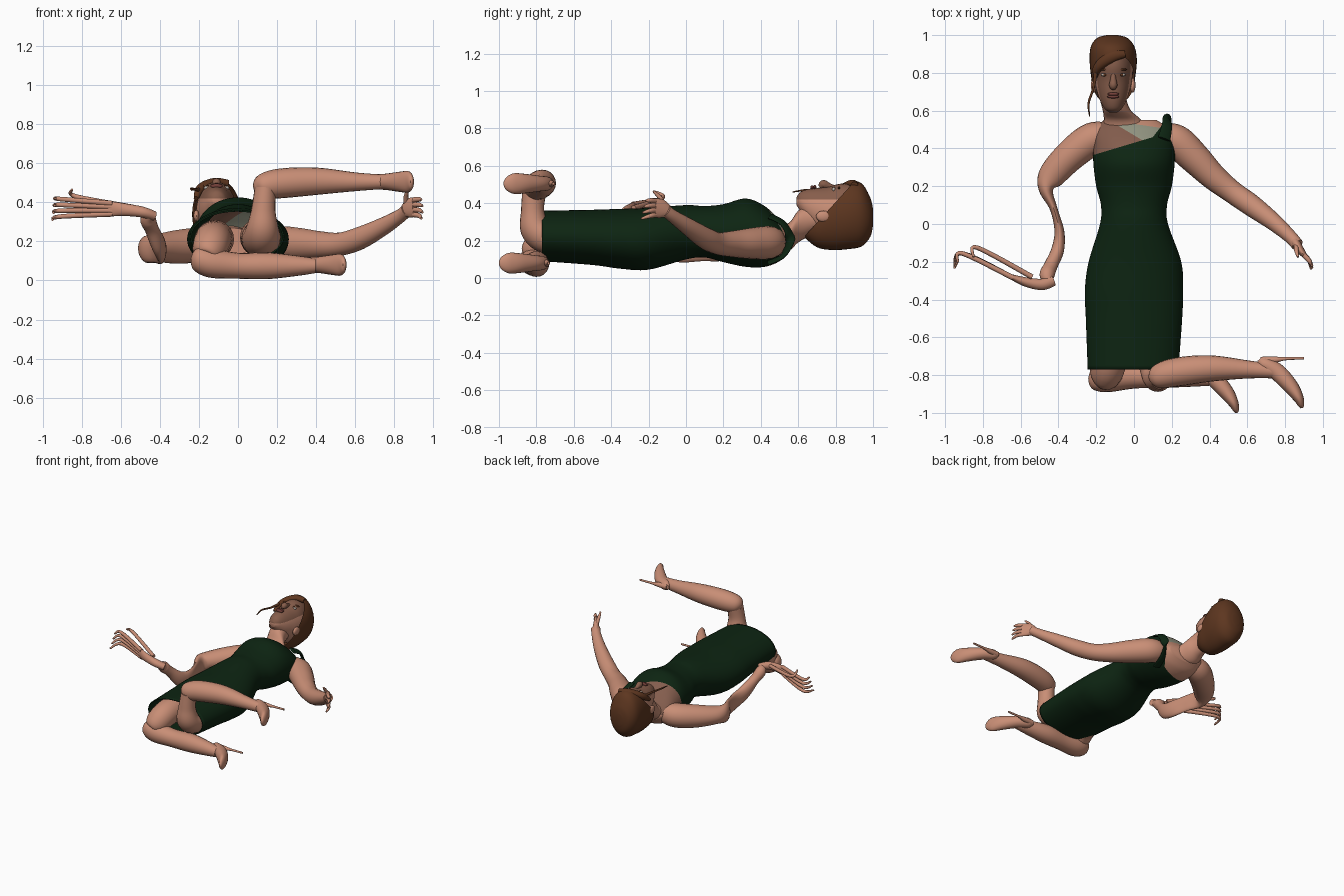
import bpy, bmesh, math
from mathutils import Vector

if "Cube" in bpy.data.objects:
    bpy.data.objects.remove(bpy.data.objects["Cube"])

X, Y, Z = Vector((1, 0, 0)), Vector((0, 1, 0)), Vector((0, 0, 1))


def material(name, r, g, b):
    m = bpy.data.materials.new(name)
    m.use_nodes = True
    m.diffuse_color = (r, g, b, 1)
    m.node_tree.nodes["Principled BSDF"].inputs["Base Color"].default_value = (r, g, b, 1)
    return m


skin = material("skin", .58, .27, .18)
green = material("dark green cloth", .004, .018, .006)
brown = material("brown hair", .11, .037, .014)
sheer = material("sheer brown cloth", .23, .11, .075)
pale = material("pale cloth", .3, .31, .23)
face_tone = material("face brown", .24, .11, .07)
lip_tone = material("lip brown", .17, .05, .04)
eye_white = material("eye white", .5, .45, .4)


def spline(pts, steps):
    """Smooth path through the stations, radii included."""
    out = []
    for i in range(len(pts) - 1):
        a, b, c, d = (pts[max(0, min(len(pts) - 1, i + k))] for k in (-1, 0, 1, 2))
        for s in range(steps):
            t = s / steps
            out.append([q + t * (r - p) / 2 + t * t * (p - 2.5 * q + 2 * r - d_ / 2)
                        + t ** 3 * (1.5 * (q - r) + (d_ - p) / 2)
                        for p, q, r, d_ in zip(a, b, c, d)])
    return out + [list(pts[-1])]


def finish(name, bm, mats):
    bmesh.ops.recalc_face_normals(bm, faces=bm.faces)
    for f in bm.faces:
        f.smooth = True
    me = bpy.data.meshes.new(name)
    bm.to_mesh(me)
    bm.free()
    for m in mats:
        me.materials.append(m)
    ob = bpy.data.objects.new(name, me)
    bpy.context.collection.objects.link(ob)
    bpy.ops.object.select_all(action='DESELECT')
    ob.select_set(True)
    bpy.context.view_layer.objects.active = ob
    bpy.ops.object.shade_smooth_by_angle(angle=math.radians(50))
    return ob


def loft_mesh(pts, ref=Z, axis=None, sides=20, steps=6, caps=(True, True)):
    """Elliptical rings along stations (x, y, z, side radius[, up radius])."""
    rows = spline([p if len(p) > 4 else (*p, p[3]) for p in pts], steps)
    centres = [Vector(r[:3]) for r in rows]
    bm = bmesh.new()
    rings = []
    for i, r in enumerate(rows):
        t = axis or (centres[min(i + 1, len(rows) - 1)] - centres[max(i - 1, 0)]).normalized()
        side = t.cross(ref).normalized()
        up = side.cross(t)
        a, b = max(r[3], .002), max(r[4], .002)
        rings.append([bm.verts.new(centres[i] + side * a * math.cos(w) + up * b * math.sin(w))
                      for w in (math.tau * k / sides for k in range(sides))])
    for p, q in zip(rings, rings[1:]):
        for k in range(sides):
            n = (k + 1) % sides
            bm.faces.new((p[k], p[n], q[n], q[k]))
    for ring, want in zip((rings[0], rings[-1]), caps):
        if want:
            bm.faces.new(ring)
    return bm


def loft(name, pts, mat=skin, **kw):
    return finish(name, loft_mesh(pts, **kw), [mat])


def body(rows):
    """Stations (y, x, half width, bottom, top) for parts lying along y."""
    return [(x, y, (lo + hi) / 2, w, (hi - lo) / 2) for y, x, w, lo, hi in rows]


def cut(bm, co, no, clear=False):
    bmesh.ops.bisect_plane(bm, geom=bm.verts[:] + bm.edges[:] + bm.faces[:],
                           plane_co=co, plane_no=no, clear_outer=clear)


def ball(name, co, size, mat):
    bm = bmesh.new()
    bmesh.ops.create_uvsphere(bm, u_segments=16, v_segments=10, radius=1)
    for v in bm.verts:
        v.co = Vector(co) + Vector(a * b for a, b in zip(v.co, size))
    return finish(name, bm, [mat])


# Dress and upper chest, coloured along the one-shoulder neckline
bm = loft_mesh(body([
    (-.77, -.005, .24, .09, .36), (-.5, 0, .255, .07, .365), (-.35, 0, .26, .05, .37),
    (-.2, .005, .245, .045, .375), (0, 0, .18, .1, .39), (.1, 0, .175, .11, .385),
    (.2, 0, .2, .085, .395), (.32, 0, .215, .06, .425), (.42, 0, .215, .06, .385),
    (.5, -.01, .2, .09, .31), (.55, -.02, .14, .14, .25)]),
    axis=Y, sides=56, steps=8, caps=(False, True))
for co, no in (((0, .43, 0), (-.3, 1, 0)), ((.1, .46, 0), (-1.3, 1, 0)),
               ((0, .47, 0), (.6, 1, 0)), ((0, .53, 0), (.15, 1, 0))):
    cut(bm, co, no)
for f in bm.faces:
    c = f.calc_center_median()
    if c.y < .43 + .3 * c.x + max(0, c.x - .1):
        f.material_index = 0
    elif c.z < .2 or c.y > .53 - .15 * c.x:
        f.material_index = 1
    else:
        f.material_index = 3 if c.y > .47 - .6 * c.x else 2
dress = finish("dress", bm, [green, skin, sheer, pale])
mod = dress.modifiers.new("thickness", 'SOLIDIFY')
mod.thickness = .008

# Shoulder strap
loft("shoulder_strap", [(.16, .45, .33, .035, .01), (.175, .52, .29, .03, .01),
                        (.175, .555, .21, .03, .01), (.17, .52, .12, .03, .01),
                        (.16, .44, .08, .035, .01)], green, ref=X.cross(Y) + X * .3)

# Neck
loft("neck", [(-.04, .48, .2, .13, .07), (-.06, .55, .22, .1, .075), (-.09, .6, .275, .075, .085),
              (-.11, .66, .31, .07, .085), (-.11, .72, .33, .07)], axis=Y)

# Head with the face as its own colour
bm = loft_mesh(body([
    (.59, -.11, .02, .39, .43), (.61, -.11, .045, .36, .458), (.65, -.11, .068, .3, .475),
    (.7, -.11, .086, .25, .482), (.76, -.11, .1, .2, .488), (.84, -.11, .105, .18, .505),
    (.92, -.11, .09, .2, .48), (.98, -.11, .04, .3, .4)]), axis=Y, sides=32)
cut(bm, (0, 0, .42), Z)
for f in bm.faces:
    f.material_index = f.calc_center_median().z > .42
finish("head", bm, [skin, face_tone])

# Facial features
loft("nose", [(-.11, .81, .48, .012), (-.11, .77, .49, .015), (-.11, .735, .5, .022, .024),
              (-.11, .718, .485, .012)], face_tone)
for s, z, label in ((.008, .486, "upper"), (-.006, .484, "lower")):
    ball(label + "_lip", (-.11, .68 + s, z), (.032, .009, .012), lip_tone)
for s, label in ((-1, "right"), (1, "left")):
    x = -.11 + s * .045
    ball(label + "_eye", (x, .79, .474), (.02, .009, .012), eye_white)
    ball(label + "_iris", (x, .79, .482), (.008, .008, .006), brown)
    ball(label + "_eyebrow", (x, .818, .482), (.03, .006, .008), brown)
    ball(label + "_ear", (-.11 + s * .103, .735, .33), (.015, .04, .03), skin)

# Swept-back hair, trimmed along the hairline
bm = loft_mesh(body([
    (.63, -.11, .055, .22, .3), (.7, -.11, .1, .165, .42), (.78, -.11, .117, .15, .5),
    (.87, -.11, .125, .155, .522), (.94, -.113, .115, .17, .505), (.985, -.115, .08, .22, .43),
    (1, -.115, .03, .28, .37)]), axis=Y, sides=36)
cut(bm, (0, .74, .34), (0, -1.1, 1), clear=True)
finish("hair", bm, [brown])
loft("hair_fringe", [(-.05, .9, .495, .02), (-.12, .885, .505, .03, .02), (-.19, .83, .47, .025),
                     (-.215, .76, .42, .012)], brown)
loft("loose_strand", [(-.2, .82, .465, .012), (-.215, .72, .465, .007), (-.24, .64, .47, .006),
                      (-.235, .57, .46, .003)], brown)

# Thighs
loft("right_thigh", [(-.12, -.45, .21, .1), (-.13, -.7, .2, .095), (-.15, -.8, .15, .085),
                     (-.165, -.83, .12, .055)], ref=X)
loft("left_thigh", [(.11, -.45, .22, .1), (.12, -.7, .22, .1), (.125, -.8, .26, .085),
                    (.13, -.82, .36, .062), (.14, -.81, .47, .065, .055)], ref=X)

# Lower legs
loft("right_shin", [(-.235, -.82, .13, .02), (-.21, -.82, .12, .06), (-.14, -.815, .09, .075),
                    (0, -.805, .075, .066), (.15, -.8, .075, .068), (.3, -.81, .075, .052),
                    (.4, -.82, .075, .037)])
loft("left_shin", [(.085, -.82, .47, .02), (.12, -.81, .48, .062), (.22, -.785, .497, .076),
                   (.4, -.765, .508, .07), (.6, -.77, .505, .048), (.74, -.78, .505, .037)])

# High-heeled feet
for label, off in (("left", Vector((0, 0, 0))), ("right", Vector((-.345, -.025, -.425)))):
    def shift(rows):
        return [(*(Vector(r[:3]) + off), *r[3:]) for r in rows]
    loft(label + "_foot", shift([
        (.665, -.715, .505, .015), (.69, -.74, .505, .036), (.76, -.785, .505, .045, .042),
        (.83, -.86, .505, .04, .052), (.87, -.92, .505, .028, .055),
        (.885, -.96, .505, .016, .035), (.888, -.975, .505, .006, .01)]))
    loft(label + "_heel", shift([(.67, -.725, .505, .022), (.74, -.72, .505, .018),
                                 (.8, -.713, .505, .009), (.9, -.71, .505, .007)]), sides=12)

# Arms
loft("left_arm", [(.12, .46, .2, .07), (.22, .44, .19, .088), (.32, .35, .185, .083),
                  (.42, .25, .182, .07), (.52, .17, .185, .06), (.62, .1, .215, .058),
                  (.74, .01, .275, .046), (.83, -.07, .33, .035), (.865, -.11, .36, .033)])
loft("right_arm", [(-.12, .46, .19, .07), (-.22, .45, .18, .088), (-.34, .36, .17, .083),
                   (-.44, .25, .165, .07, .065), (-.465, .18, .16, .038, .07),
                   (-.425, .08, .155, .02, .065), (-.395, -.04, .15, .026, .065),
                   (-.405, -.14, .18, .034, .055), (-.44, -.22, .26, .036),
                   (-.46, -.27, .31, .04), (-.45, -.31, .335, .025)])

# Palms
loft("left_palm", [(.85, -.09, .35, .025, .03), (.875, -.13, .37, .022, .05),
                   (.905, -.17, .375, .014, .05)])
loft("right_palm", [(-.43, -.3, .33, .03, .025), (-.49, -.32, .35, .03, .028),
                    (-.58, -.305, .362, .024, .032), (-.66, -.275, .367, .012, .04)])


# Fingers: each bends once between knuckle and tip
def finger(name, base, bend, tip):
    loft(name, [(*base, .014), (*bend, .012), (*tip, .006)], sides=10)


for i in range(4):
    h = i - 1.5
    finger("left_finger", (.9, -.165, .375 + h * .025), (.928, -.195, .373 + h * .028),
           (.947 - abs(h) * .006, -.24 + i * .008, .365 + h * .032))
    finger("right_finger", (-.64, -.285, .367 + h * .018), (-.91, -.155, .372 + h * .03),
           (-.95 + i * .006, -.235 + i * .01, .365 + h * .036))
finger("left_thumb", (.86, -.11, .385), (.86, -.14, .43), (.868, -.175, .465))
finger("right_thumb", (-.54, -.28, .375), (-.83, -.125, .43), (-.85, -.175, .465))
